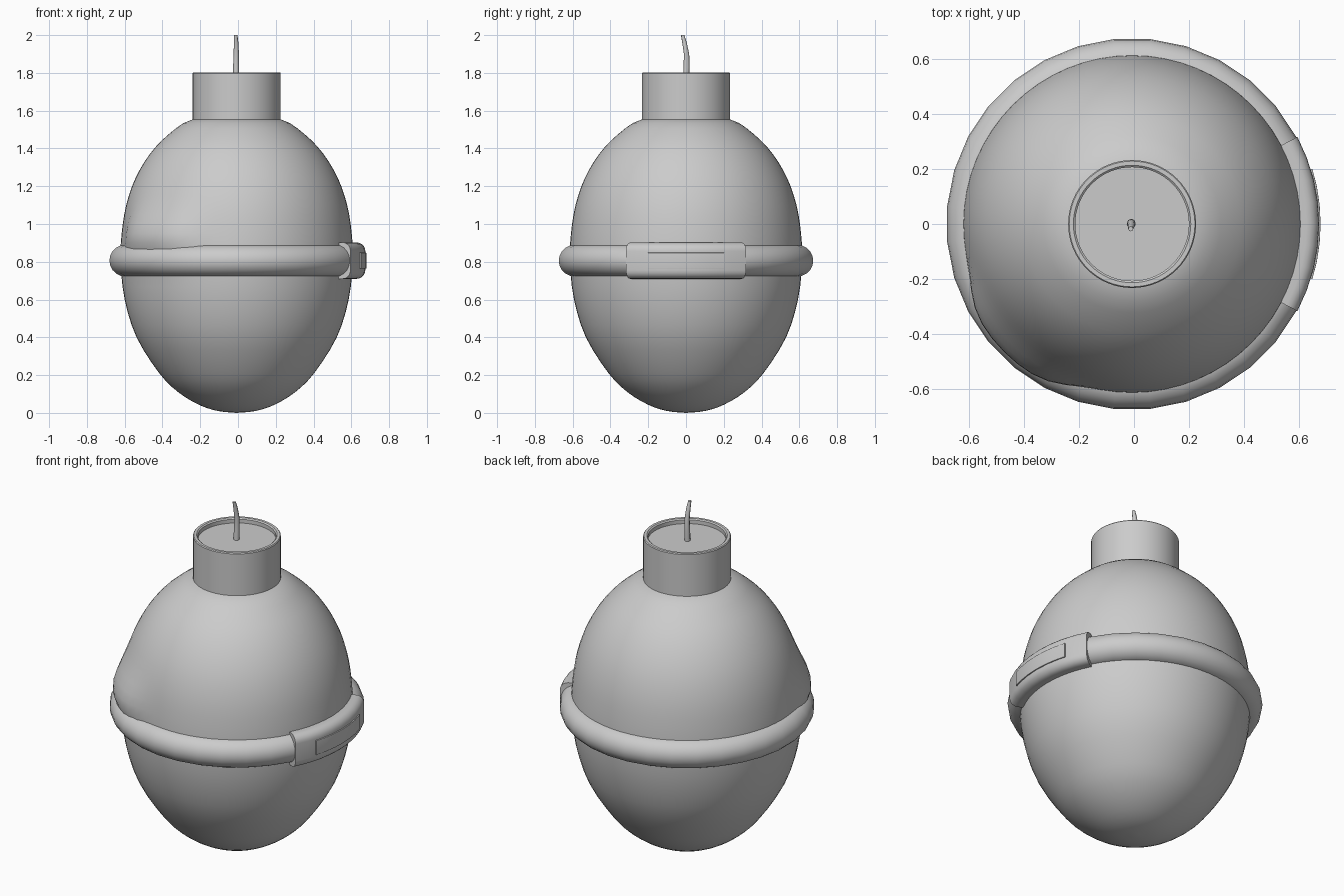
import bpy, bmesh, math

if "Cube" in bpy.data.objects:
    bpy.data.objects.remove(bpy.data.objects["Cube"])

CX = -0.007  # shared axis of the turned parts


def finish(name, verts, faces, angle=35):
    me = bpy.data.meshes.new(name)
    me.from_pydata(verts, [], faces)
    bm = bmesh.new()
    bm.from_mesh(me)
    bmesh.ops.remove_doubles(bm, verts=bm.verts, dist=1e-5)
    bmesh.ops.recalc_face_normals(bm, faces=bm.faces)
    bm.to_mesh(me)
    bm.free()
    ob = bpy.data.objects.new(name, me)
    bpy.context.collection.objects.link(ob)
    bpy.ops.object.select_all(action='DESELECT')
    ob.select_set(True)
    bpy.context.view_layer.objects.active = ob
    bpy.ops.object.shade_smooth_by_angle(angle=math.radians(angle))
    return ob


def sweep(name, section, a0, a1, n, closed_section=True, angle=35, shape=None):
    """Turn an (r, z) section about the axis; cap the ends if it is not a full turn."""
    full = abs(a1 - a0) > 2 * math.pi - 1e-4
    m = len(section)
    verts, faces = [], []
    for i in range(n + 1):
        a = a0 + (a1 - a0) * i / n
        for r, z in section:
            if shape:
                r, z = shape(r, z, a)
            verts.append((CX + r * math.cos(a), r * math.sin(a), z))
    for i in range(n):
        for j in range(m if closed_section else m - 1):
            k = (j + 1) % m
            faces.append((i * m + j, i * m + k, (i + 1) * m + k, (i + 1) * m + j))
    if not full:
        faces += [tuple(range(m)), tuple(range(n * m, n * m + m))]
    return finish(name, verts, faces, angle)


def smooth_profile(pts, steps):
    """Catmull-Rom through the profile points."""
    out = []
    p = [pts[0]] + pts + [pts[-1]]
    for i in range(1, len(p) - 2):
        for s in range(steps):
            t = s / steps
            out.append(tuple(0.5 * (2 * p[i][k] + (p[i + 1][k] - p[i - 1][k]) * t
                       + (2 * p[i - 1][k] - 5 * p[i][k] + 4 * p[i + 1][k] - p[i + 2][k]) * t * t
                       + (3 * p[i][k] - p[i - 1][k] - 3 * p[i + 1][k] + p[i + 2][k]) * t ** 3)
                       for k in (0, 1)))
    return out + [pts[-1]]


# lumpy body: egg with a bulge above the band at front left
def lump(r, z, a):
    d = (a - math.radians(225) + math.pi) % (2 * math.pi) - math.pi
    w = 0.14 if z > 0.93 else 0.1
    return r + 0.05 * math.exp(-(d / 0.42) ** 4 - ((z - 0.93) / w) ** 2) * min(1, r * 5), z


egg = [(0, 0.0), (0.1, 0.01), (0.2, 0.043), (0.31, 0.11), (0.41, 0.21), (0.53, 0.4),
       (0.593, 0.6), (0.615, 0.8), (0.609, 0.95), (0.585, 1.1), (0.537, 1.24),
       (0.46, 1.37), (0.36, 1.475), (0.23, 1.555), (0, 1.57)]
sweep("body", smooth_profile(egg, 3), 0, 2 * math.pi, 64, False, 50, lump)

# cap with a shallow recessed top
cap = [(0, 1.53), (0.233, 1.53), (0.233, 1.798), (0.229, 1.803),
       (0.214, 1.803), (0.207, 1.797), (0.207, 1.775), (0, 1.775)]
sweep("cap", cap, 0, 2 * math.pi, 64, False)

# band around the middle
tube = [(0.592 + 0.085 * math.cos(t), 0.806 + 0.084 * math.sin(t))
        for t in (2 * math.pi * k / 20 for k in range(20))]
half = math.pi / 32
sweep("band", tube, half, half + 2 * math.pi, 32, angle=50)


# clasp on the right side, with its raised plate
def rounded(r0, r1, h, c):
    zc = 0.806
    pts = [(r0, zc - h)]
    for s in (-1, 1):
        arc = [(r1 - c + c * math.sin(t), zc + s * (h - c + c * math.cos(t)))
               for t in (math.pi / 2 * k / 5 for k in range(6))]
        pts += arc if s < 0 else arc[::-1]
    return pts + [(r0, zc + h)]


A = math.radians(27.8)
sweep("clasp", rounded(0.605, 0.681, 0.096, 0.045), -A, A, 8)
P = math.radians(17)
sweep("clasp_plate", rounded(0.66, 0.687, 0.042, 0.002), -P, P, 6)

# bent tapering fuse
path = [(-0.01, 0.0, 1.76, 0.016), (-0.01, 0.003, 1.83, 0.016), (-0.009, 0.003, 1.9, 0.014),
        (-0.010, -0.008, 1.96, 0.012), (-0.012, -0.018, 2.0, 0.009)]
n = 8
fv = [(x + r * math.cos(2 * math.pi * k / n), y + r * math.sin(2 * math.pi * k / n), z)
      for x, y, z, r in path for k in range(n)]
ff = [(i * n + k, i * n + (k + 1) % n, (i + 1) * n + (k + 1) % n, (i + 1) * n + k)
      for i in range(len(path) - 1) for k in range(n)]
ff += [tuple(range(n)), tuple(range(len(fv) - n, len(fv)))]
finish("fuse", fv, ff, 50)
